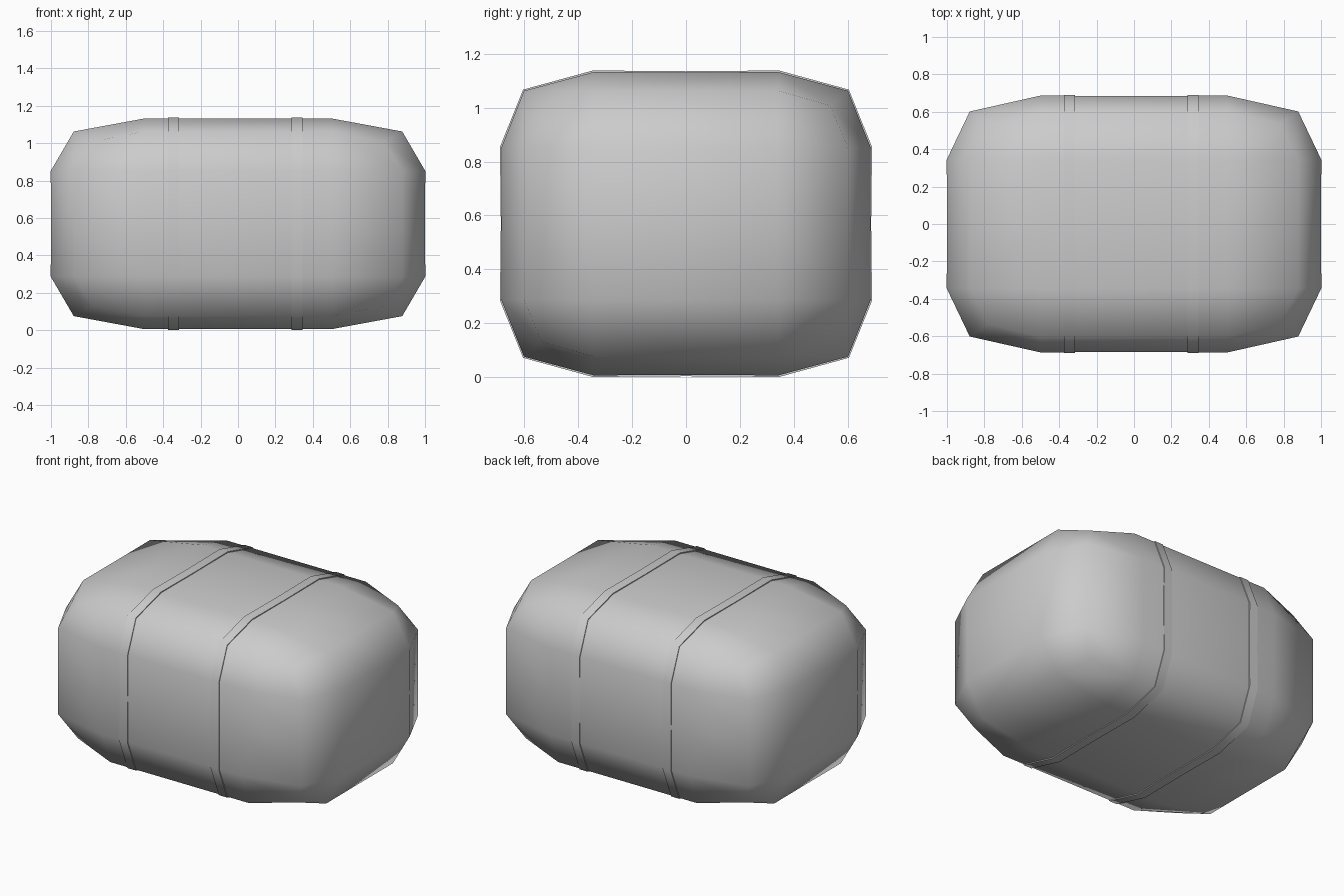
import bpy, bmesh
from mathutils import Vector

if "Cube" in bpy.data.objects:
    bpy.data.objects.remove(bpy.data.objects["Cube"])

MID_Z = 0.569
HALF = Vector((1.0, 0.685, 0.562))


def finish(bm, name, angle=None):
    bmesh.ops.recalc_face_normals(bm, faces=bm.faces)
    mesh = bpy.data.meshes.new(name)
    bm.to_mesh(mesh)
    bm.free()
    obj = bpy.data.objects.new(name, mesh)
    bpy.context.collection.objects.link(obj)
    obj.location.z = MID_Z
    bpy.context.view_layer.objects.active = obj
    obj.select_set(True)
    if angle is None:
        bpy.ops.object.shade_smooth()
    else:
        bpy.ops.object.shade_smooth_by_angle(angle=angle)
    obj.select_set(False)
    return obj


# Rounded bale body: 2x2-face cube softened by one subdivision, faces dip slightly
bm = bmesh.new()
bmesh.ops.create_cube(bm, size=2)
bmesh.ops.subdivide_edges(bm, edges=bm.edges[:], cuts=1, use_grid_fill=True)
for v in bm.verts:
    if sum(abs(c) > 0.5 for c in v.co) == 1:
        v.co *= 0.988
    v.co = v.co * HALF * 1.0045
body = finish(bm, "bale_body")
sub = body.modifiers.new("soften", 'SUBSURF')
sub.levels = sub.render_levels = 1
sub.use_limit_surface = False

# Two thin straps wrapped around the body
quarter = [(0.0, 0.995), (0.5, 1.0), (0.875, 0.875), (1.0, 0.5), (0.995, 0.0)]
half = quarter + [(y, -z) for y, z in quarter[-2::-1]]
profile = half + [(-y, z) for y, z in half[-2:0:-1]]


def strap(name, x0, x1):
    bm = bmesh.new()
    rings = []
    for x, hy, hz in ((x0, 0.675, 0.553), (x0, 0.691, 0.569),
                      (x1, 0.691, 0.569), (x1, 0.675, 0.553)):
        rings.append([bm.verts.new((x, y * hy, z * hz)) for y, z in profile])
    n = len(profile)
    for r in range(4):
        a, b = rings[r], rings[(r + 1) % 4]
        for i in range(n):
            j = (i + 1) % n
            bm.faces.new((a[i], a[j], b[j], b[i]))
    finish(bm, name, 1.0)


strap("strap_left", -0.375, -0.315)
strap("strap_right", 0.285, 0.345)
